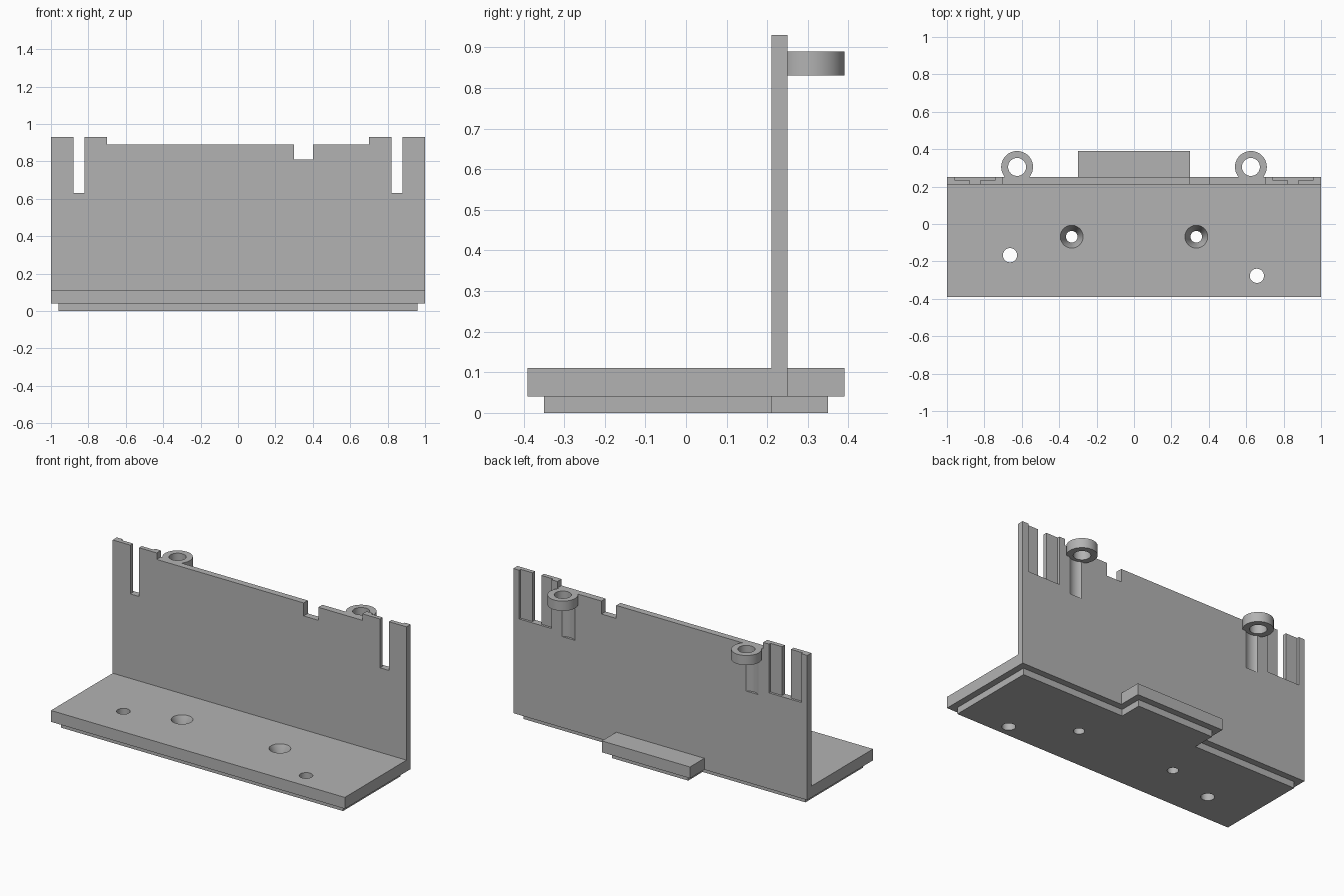
import bpy, bmesh, math

if "Cube" in bpy.data.objects:
    bpy.data.objects.remove(bpy.data.objects["Cube"])

grey = bpy.data.materials.new("plain grey")
grey.diffuse_color = (0.45, 0.45, 0.45, 1)
grey.use_nodes = True
grey.node_tree.nodes["Principled BSDF"].inputs["Base Color"].default_value = grey.diffuse_color


def finish(name, bm):
    bmesh.ops.recalc_face_normals(bm, faces=bm.faces[:])
    me = bpy.data.meshes.new(name)
    bm.to_mesh(me)
    bm.free()
    me.materials.append(grey)
    ob = bpy.data.objects.new(name, me)
    bpy.context.collection.objects.link(ob)
    return ob


def prism(name, pts, axis, lo, hi):
    """Extrude a 2D outline along y (xz outline) or z (xy outline)."""
    bm = bmesh.new()
    place = (lambda a, b, h: (a, h, b)) if axis == 'y' else (lambda a, b, h: (a, b, h))
    f = bm.faces.new([bm.verts.new(place(a, b, lo)) for a, b in pts])
    ext = bmesh.ops.extrude_face_region(bm, geom=[f])
    move = (0, hi - lo, 0) if axis == 'y' else (0, 0, hi - lo)
    bmesh.ops.translate(bm, vec=move, verts=[v for v in ext["geom"] if isinstance(v, bmesh.types.BMVert)])
    return finish(name, bm)


def cone(name, x, y, z0, z1, r0, r1, n=64):
    bm = bmesh.new()
    bmesh.ops.create_cone(bm, cap_ends=True, segments=n, radius1=r0, radius2=r1, depth=z1 - z0)
    bmesh.ops.translate(bm, vec=(x, y, (z0 + z1) / 2), verts=bm.verts[:])
    return finish(name, bm)


def box(name, x0, x1, y0, y1, z0, z1):
    return prism(name, [(x0, y0), (x1, y0), (x1, y1), (x0, y1)], 'z', z0, z1)


def boolean(ob, other, op):
    m = ob.modifiers.new("bool", 'BOOLEAN')
    m.operation, m.solver, m.object = op, 'EXACT', other
    bpy.context.view_layer.objects.active = ob
    bpy.ops.object.modifier_apply(modifier=m.name)
    bpy.data.objects.remove(other)


def tee(hw, y0, y1, tab_hw, y2):
    return [(-hw, y0), (hw, y0), (hw, y1), (tab_hw, y1), (tab_hw, y2),
            (-tab_hw, y2), (-tab_hw, y1), (-hw, y1)]


# Upright wall with slots and notches along its top edge
wall = prism("upright_wall", [
    (-1, 0.08), (1, 0.08), (1, 0.93), (0.88, 0.93), (0.88, 0.63), (0.82, 0.63),
    (0.82, 0.93), (0.70, 0.93), (0.70, 0.89), (0.40, 0.89), (0.40, 0.81),
    (0.30, 0.81), (0.30, 0.89), (-0.70, 0.89), (-0.70, 0.93), (-0.82, 0.93),
    (-0.82, 0.63), (-0.88, 0.63), (-0.88, 0.93), (-1, 0.93)], 'y', 0.21, 0.25)

for s in (-1, 1):
    # Shallow recess behind each slot and clearance groove below each ring
    x0, x1 = sorted((s * 0.74, s * 0.96))
    boolean(wall, box("recess", x0, x1, 0.236, 0.3, 0.63, 1), 'DIFFERENCE')
    boolean(wall, cone("groove", s * 0.625, 0.305, 0.60, 0.86, 0.07, 0.07), 'DIFFERENCE')
    # Ring lug on the back of the wall
    ring = cone("ring", s * 0.625, 0.305, 0.83, 0.89, 0.085, 0.085)
    boolean(ring, cone("ring_hole", s * 0.625, 0.305, 0.7, 1, 0.048, 0.048), 'DIFFERENCE')
    boolean(wall, ring, 'UNION')

# Base: wide plate with rear tab, stepped foot below
bracket = prism("bracket_base", tee(1, -0.39, 0.25, 0.30, 0.39), 'z', 0.04, 0.11)
boolean(bracket, prism("foot", tee(0.96, -0.35, 0.21, 0.26, 0.35), 'z', 0, 0.07), 'UNION')

# Countersunk screw holes
for s in (-1, 1):
    boolean(bracket, cone("screw", s * 0.333, -0.068, -0.1, 0.2, 0.031, 0.031), 'DIFFERENCE')
    boolean(bracket, cone("sink", s * 0.333, -0.068, 0.04, 0.11 + 0.007, 0.031, 0.0639), 'DIFFERENCE')

# Plain through holes
for x, y in ((-0.663, -0.167), (0.657, -0.277)):
    boolean(bracket, cone("peg", x, y, -0.1, 0.2, 0.038, 0.038), 'DIFFERENCE')

# Join into one solid
boolean(bracket, wall, 'UNION')
bracket.name = "wall_bracket"
bpy.ops.object.select_all(action='DESELECT')
bracket.select_set(True)
bpy.context.view_layer.objects.active = bracket
bpy.ops.object.shade_smooth_by_angle(angle=math.radians(30))
